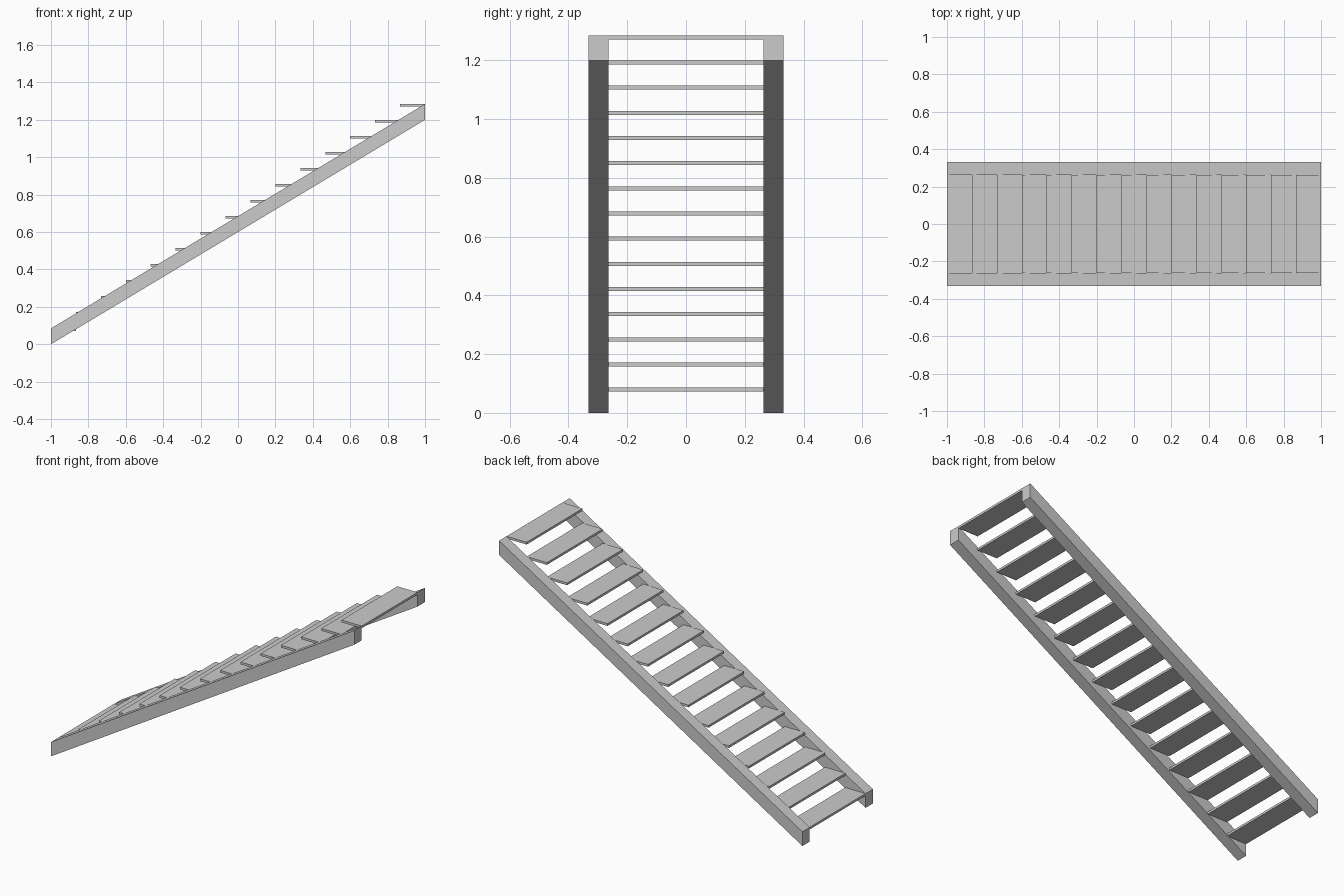
import bpy
import bmesh

cube = bpy.data.objects.get("Cube")
if cube:
    bpy.data.objects.remove(cube, do_unlink=True)

# Single flat grey for the whole staircase
GREY = (0.6, 0.6, 0.6, 1)
grey = bpy.data.materials.new("light grey")
grey.use_nodes = True
grey.diffuse_color = GREY
grey.node_tree.nodes["Principled BSDF"].inputs["Base Color"].default_value = GREY

STEPS = 15
HEIGHT = 1.285
BEAM = 0.085        # vertical depth of a stringer
INNER, OUTER = 0.263, 0.332
THICK = 0.0135      # tread thickness


def extrude_profile(name, profile, y0, y1):
    """Extrude an XZ profile along y."""
    bm = bmesh.new()
    face = bm.faces.new([bm.verts.new((x, y0, z)) for x, z in profile])
    grown = bmesh.ops.extrude_face_region(bm, geom=[face])["geom"]
    verts = [v for v in grown if isinstance(v, bmesh.types.BMVert)]
    bmesh.ops.translate(bm, verts=verts, vec=(0, y1 - y0, 0))
    bmesh.ops.recalc_face_normals(bm, faces=bm.faces)
    mesh = bpy.data.meshes.new(name)
    bm.to_mesh(mesh)
    bm.free()
    mesh.materials.append(grey)
    obj = bpy.data.objects.new(name, mesh)
    bpy.context.collection.objects.link(obj)
    return obj


# Sloping side beams with plumb-cut ends
beam = [(-1, 0), (1, HEIGHT - BEAM), (1, HEIGHT), (-1, BEAM)]
extrude_profile("right_stringer", beam, -OUTER, -INNER)
extrude_profile("left_stringer", beam, INNER, OUTER)

# Open treads between the beams
run, rise = 2 / STEPS, HEIGHT / STEPS
for i in range(STEPS):
    x, z = -1 + i * run, (i + 1) * rise
    tread = [(x, z - THICK), (x + run, z - THICK), (x + run, z), (x, z)]
    extrude_profile(f"tread_{i + 1}", tread, -INNER, INNER)
